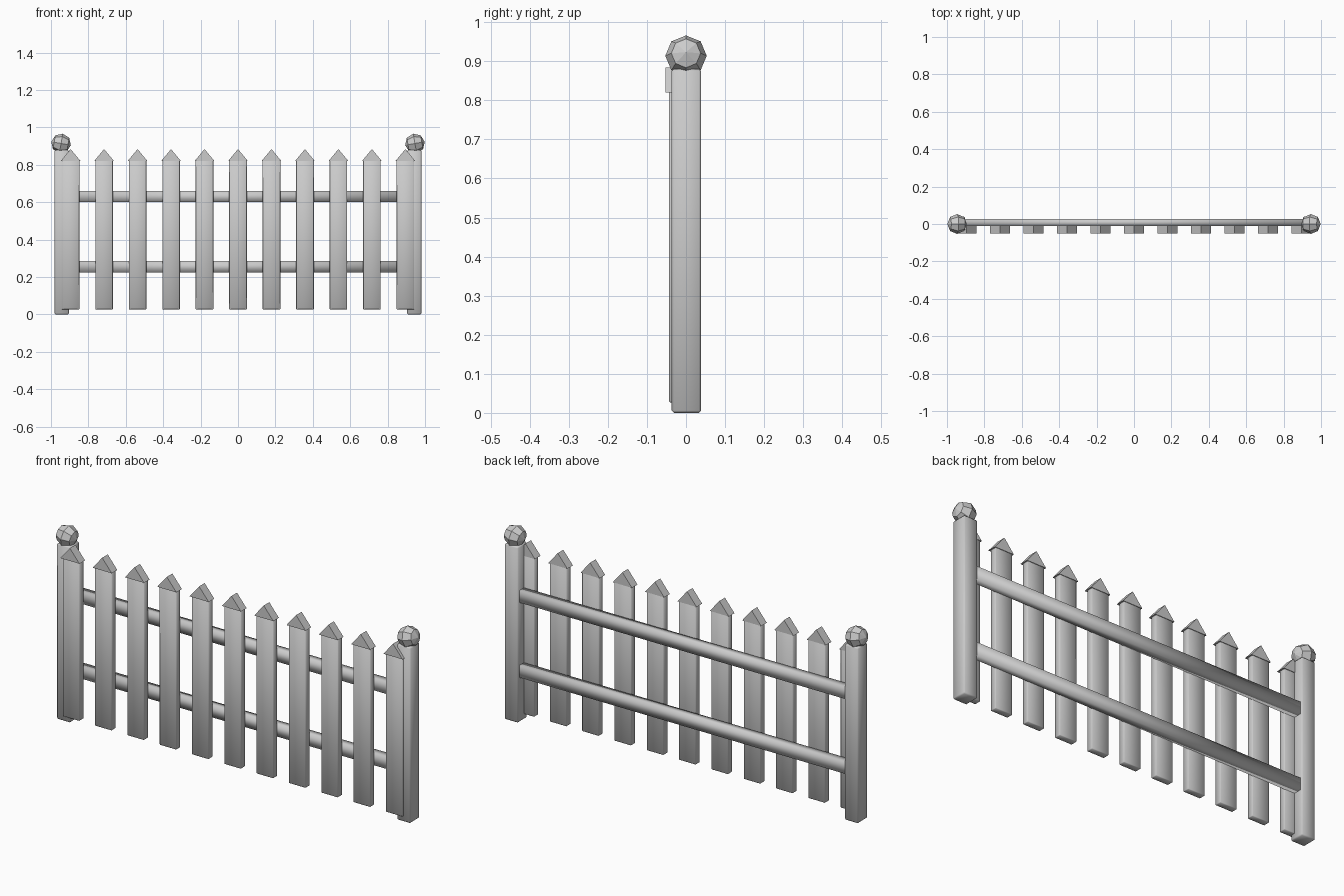
import bpy, bmesh
from math import radians
from mathutils import Vector

if "Cube" in bpy.data.objects:
    bpy.data.objects.remove(bpy.data.objects["Cube"])


def finish(name, bm, smooth):
    bmesh.ops.recalc_face_normals(bm, faces=bm.faces)
    for f in bm.faces:
        f.smooth = smooth
    mesh = bpy.data.meshes.new(name)
    bm.to_mesh(mesh)
    bm.free()
    ob = bpy.data.objects.new(name, mesh)
    bpy.context.collection.objects.link(ob)
    return ob


def box(name, lo, hi, bevel=0.0):
    lo, hi = Vector(lo), Vector(hi)
    bm = bmesh.new()
    bmesh.ops.create_cube(bm, size=1)
    for v in bm.verts:
        v.co = (lo + hi) / 2 + v.co * (hi - lo)
    if bevel:
        bmesh.ops.bevel(bm, geom=bm.edges[:], offset=bevel, segments=1, affect='EDGES')
    return finish(name, bm, True)


def prism(name, profile, y0, y1):
    bm = bmesh.new()
    face = bm.faces.new([bm.verts.new((x, y0, z)) for x, z in profile])
    ext = bmesh.ops.extrude_face_region(bm, geom=[face])
    verts = [g for g in ext['geom'] if isinstance(g, bmesh.types.BMVert)]
    bmesh.ops.translate(bm, verts=verts, vec=(0, y1 - y0, 0))
    return finish(name, bm, False)


# End posts with faceted ball finials
for side, s in (("left", -1), ("right", 1)):
    cx = s * 0.942
    box(f"{side}_post", (cx - 0.038, -0.037, 0), (cx + 0.038, 0.039, 0.88), 0.006)
    bm = bmesh.new()
    bmesh.ops.create_uvsphere(bm, u_segments=8, v_segments=4, radius=0.053)
    ball = finish(f"{side}_finial", bm, False)
    ball.rotation_euler = (0, radians(90 - s * 10), 0)
    ball.location = (s * 0.946, 0, 0.914)

# Horizontal rails
for name, z in (("lower_rail", 0.255), ("upper_rail", 0.63)):
    box(name, (-0.91, -0.012, z - 0.03), (0.91, 0.028, z + 0.03))

# Pickets with slightly wider pointed caps
for i in range(11):
    x = (i - 5) * 0.179
    box(f"picket_{i + 1}", (x - 0.047, -0.044, 0.027), (x + 0.047, -0.01, 0.822), 0.003)
    prism(f"picket_cap_{i + 1}",
          [(x - 0.053, 0.82), (x + 0.053, 0.82), (x, 0.884)], -0.052, -0.008)
